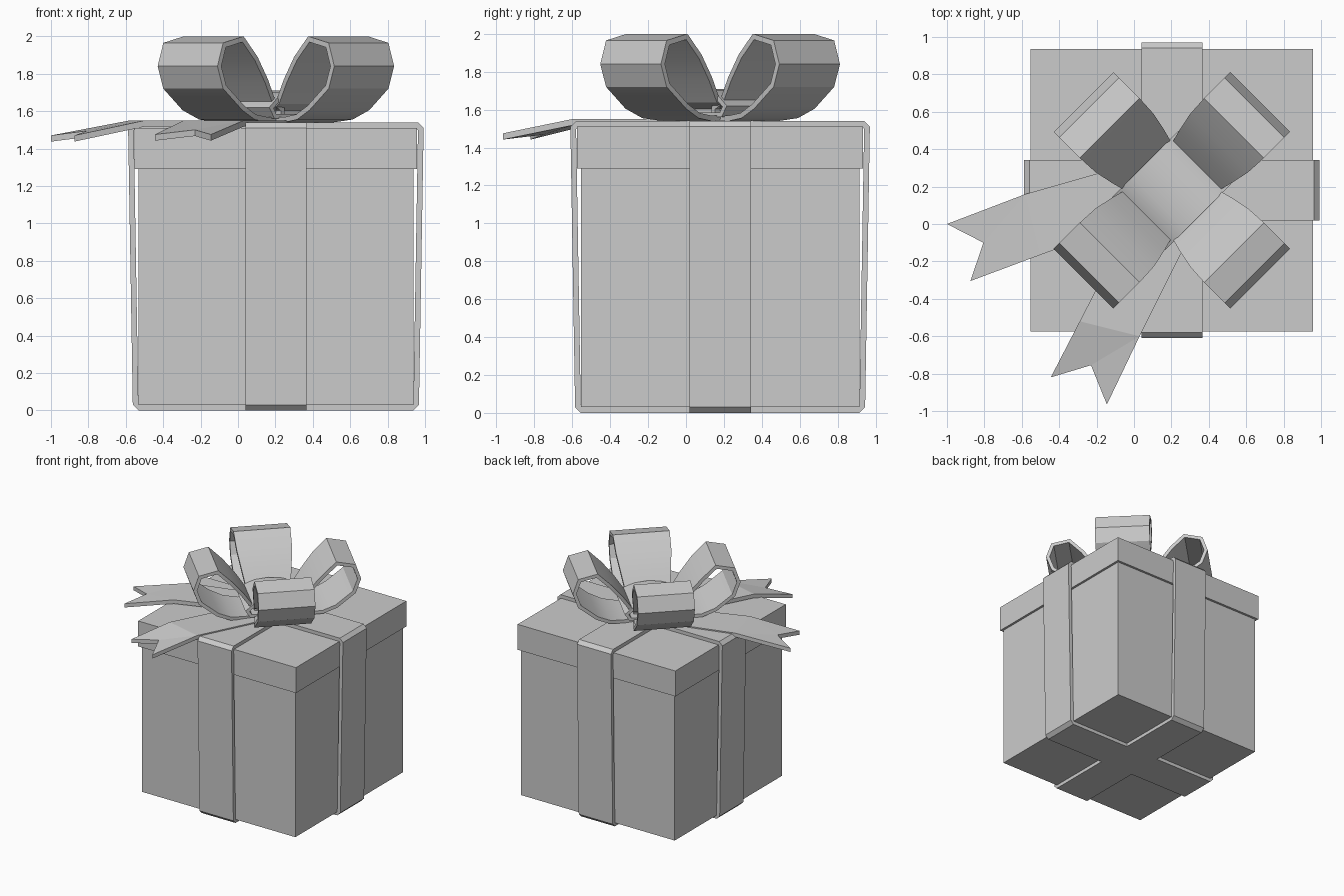
import bpy, bmesh, math
from mathutils import Vector

if "Cube" in bpy.data.objects:
    bpy.data.objects.remove(bpy.data.objects["Cube"])

CX, CY = 0.2025, 0.18           # centre of the box
grey = bpy.data.materials.new("plain_grey")
grey.diffuse_color = (0.6, 0.6, 0.6, 1)
grey.use_nodes = True
grey.node_tree.nodes["Principled BSDF"].inputs["Base Color"].default_value = grey.diffuse_color


def finish(name, bm, smooth=False):
    bmesh.ops.recalc_face_normals(bm, faces=bm.faces[:])
    mesh = bpy.data.meshes.new(name)
    bm.to_mesh(mesh)
    bm.free()
    mesh.materials.append(grey)
    ob = bpy.data.objects.new(name, mesh)
    bpy.context.collection.objects.link(ob)
    if smooth:
        bpy.ops.object.select_all(action='DESELECT')
        ob.select_set(True)
        bpy.context.view_layer.objects.active = ob
        bpy.ops.object.shade_smooth_by_angle(angle=math.radians(30))
    return ob


def box(name, half, z0, z1):
    bm = bmesh.new()
    bmesh.ops.create_cube(bm, size=1)
    for v in bm.verts:
        v.co = (CX + v.co.x * 2 * half, CY + v.co.y * 2 * half,
                z0 if v.co.z < 0 else z1)
    return finish(name, bm)


def inset(pts, t):
    """Offset a counter-clockwise closed profile inwards by t."""
    out = []
    for i, p in enumerate(pts):
        a = (p - pts[i - 1]).normalized()
        b = (pts[(i + 1) % len(pts)] - p).normalized()
        na, nb = Vector((-a.y, a.x)), Vector((-b.y, b.x))
        out.append(p + (na + nb) * (t / max(1 + na.dot(nb), 0.6)))
    return out


def band(name, profile, thick, degrees, smooth=False):
    """Closed ribbon ring; profile rows are (distance, height, half width)."""
    a = math.radians(degrees)
    u = Vector((math.cos(a), math.sin(a), 0))
    w = Vector((-u.y, u.x, 0))
    outer = [Vector(p[:2]) for p in profile]
    inner = inset(outer, thick)
    bm = bmesh.new()
    rows = []
    for o, i, (_, _, h) in zip(outer, inner, profile):
        rows.append([bm.verts.new(Vector((CX, CY, q.y)) + u * q.x + w * s * h)
                     for q, s in ((o, -1), (o, 1), (i, 1), (i, -1))])
    for k, r in enumerate(rows):
        n = rows[(k + 1) % len(rows)]
        for j in range(4):
            m = (j + 1) % 4
            bm.faces.new((r[j], r[m], n[m], n[j]))
    return finish(name, bm, smooth)


def tail(name, left, right, notch, thick=0.033):
    """Flat streamer: left and right edges from the knot outwards, V-cut end."""
    bm = bmesh.new()
    L, R = ([bm.verts.new(p) for p in side] for side in (left, right))
    n = bm.verts.new(notch)
    faces = [bm.faces.new((L[0], L[1], R[1], R[0])),
             bm.faces.new((L[1], L[2], n)),
             bm.faces.new((L[1], n, R[1])),
             bm.faces.new((R[1], n, R[2]))]
    ret = bmesh.ops.extrude_face_region(bm, geom=faces, use_keep_orig=True)
    for v in ret["geom"]:
        if isinstance(v, bmesh.types.BMVert):
            v.co.z -= thick
    return finish(name, bm)


# Box and lid
box("box_body", 0.735, 0.03, 1.40)
box("box_lid", 0.755, 1.29, 1.51)

# Ribbons wrapped round the box
W = 0.1625
half = [(0.735, 0, W), (0.765, 0.03, W), (0.79, 1.51, W), (0.76, 1.54, W)]
wrap = half + [(-r, z, h) for r, z, h in reversed(half)]
band("ribbon_across", wrap, 0.03, 0)
band("ribbon_front_to_back", wrap, 0.03, 90)

# Four bow loops
loop = [(0.10, 1.545, .165), (0.25, 1.54, .185), (0.37, 1.555, .21),
        (0.48, 1.605, .226), (0.625, 1.72, .226), (0.668, 1.84, .226),
        (0.625, 1.965, .226), (0.47, 2.0, .226), (0.358, 1.89, .22),
        (0.26, 1.77, .20), (0.185, 1.66, .18), (0.10, 1.62, .165)]
for k in range(4):
    band("bow_loop_%d" % (k + 1), loop, 0.028, 45 + 90 * k, True)

# Knot band over the middle of the bow
top = [(0.25, 1.62), (0.19, 1.67), (0.10, 1.70), (0, 1.71)]
knot = [(-0.21, 1.56), (0.21, 1.56)] + top + [(-r, z) for r, z in top[-2::-1]]
band("bow_knot", [(r, z, 0.2) for r, z in knot], 0.025, 45, True)

# Two streamers
tail("tail_left",
     [(0.05, 0.34, 1.55), (-0.58, 0.16, 1.55), (-1.0, 0.0, 1.47)],
     [(0.15, 0.07, 1.55), (-0.50, -0.165, 1.55), (-0.875, -0.305, 1.47)],
     (-0.805, -0.10, 1.495))
tail("tail_front",
     [(0.03, 0.10, 1.55), (-0.29, -0.52, 1.55), (-0.445, -0.82, 1.475)],
     [(0.28, -0.10, 1.55), (0.03, -0.60, 1.55), (-0.145, -0.965, 1.475)],
     (-0.23, -0.755, 1.50))
